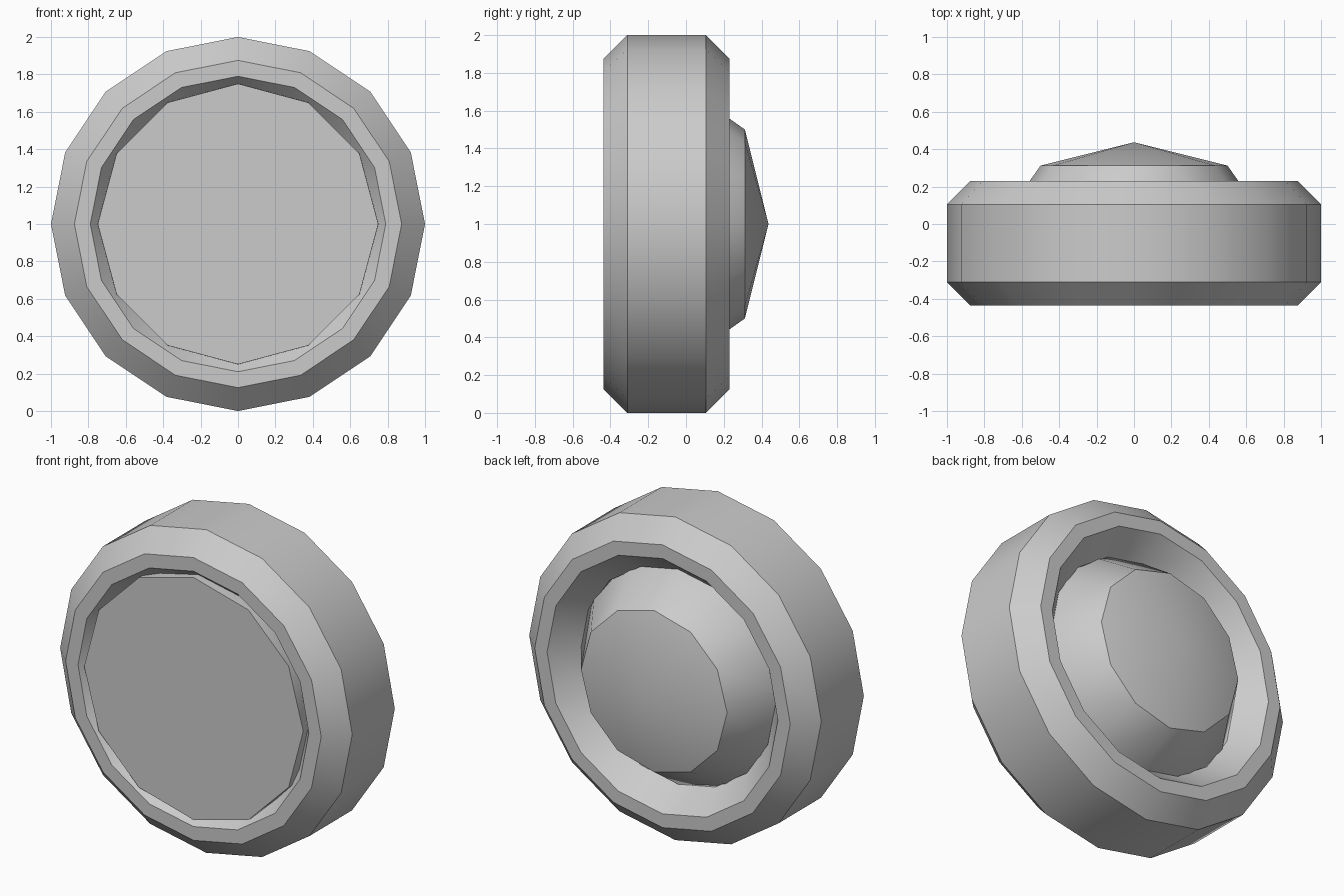
import bpy, bmesh, math

if "Cube" in bpy.data.objects:
    bpy.data.objects.remove(bpy.data.objects["Cube"])

grey = bpy.data.materials.new("plain grey")
grey.diffuse_color = (0.6, 0.6, 0.6, 1)
grey.use_nodes = True
grey.node_tree.nodes["Principled BSDF"].inputs["Base Color"].default_value = grey.diffuse_color


def lathe(name, profile, sides, closed):
    """Spin (radius, y) points about the y axis through z = 1."""
    bm = bmesh.new()
    rings = []
    for r, y in profile:
        if r == 0:
            rings.append([bm.verts.new((0, y, 1))])
            continue
        ring = []
        for i in range(sides):
            a = 2 * math.pi * i / sides
            ring.append(bm.verts.new((r * math.sin(a), y, 1 + r * math.cos(a))))
        rings.append(ring)
    pairs = list(zip(rings, rings[1:]))
    if closed:
        pairs.append((rings[-1], rings[0]))
    else:
        bm.faces.new(rings[0])  # flat front cap
    for p, q in pairs:
        for i in range(sides):
            j = (i + 1) % sides
            if len(q) == 1:
                bm.faces.new((p[i], p[j], q[0]))
            else:
                bm.faces.new((p[i], p[j], q[j], q[i]))
    bmesh.ops.recalc_face_normals(bm, faces=bm.faces[:])
    mesh = bpy.data.meshes.new(name)
    bm.to_mesh(mesh)
    bm.free()
    mesh.materials.append(grey)
    ob = bpy.data.objects.new(name, mesh)
    bpy.context.collection.objects.link(ob)
    bpy.ops.object.select_all(action='DESELECT')
    ob.select_set(True)
    bpy.context.view_layer.objects.active = ob
    bpy.ops.object.shade_smooth_by_angle(angle=math.radians(35))
    return ob


# Tyre: chamfered ring, symmetric about its middle plane
mid = -0.103
half = [(0.665, 0.18), (0.79, 0.333), (0.875, 0.333), (1.0, 0.208)]
tyre = [(r, mid - d) for r, d in half] + [(r, mid + d) for r, d in reversed(half)]
lathe("tyre", tyre, 16, True)

# Hub: flat front disc, tapering to a shallow cone at the back
lathe("hub", [(0.75, -0.433), (0.755, -0.05), (0.5, 0.312), (0, 0.437)], 12, False)
